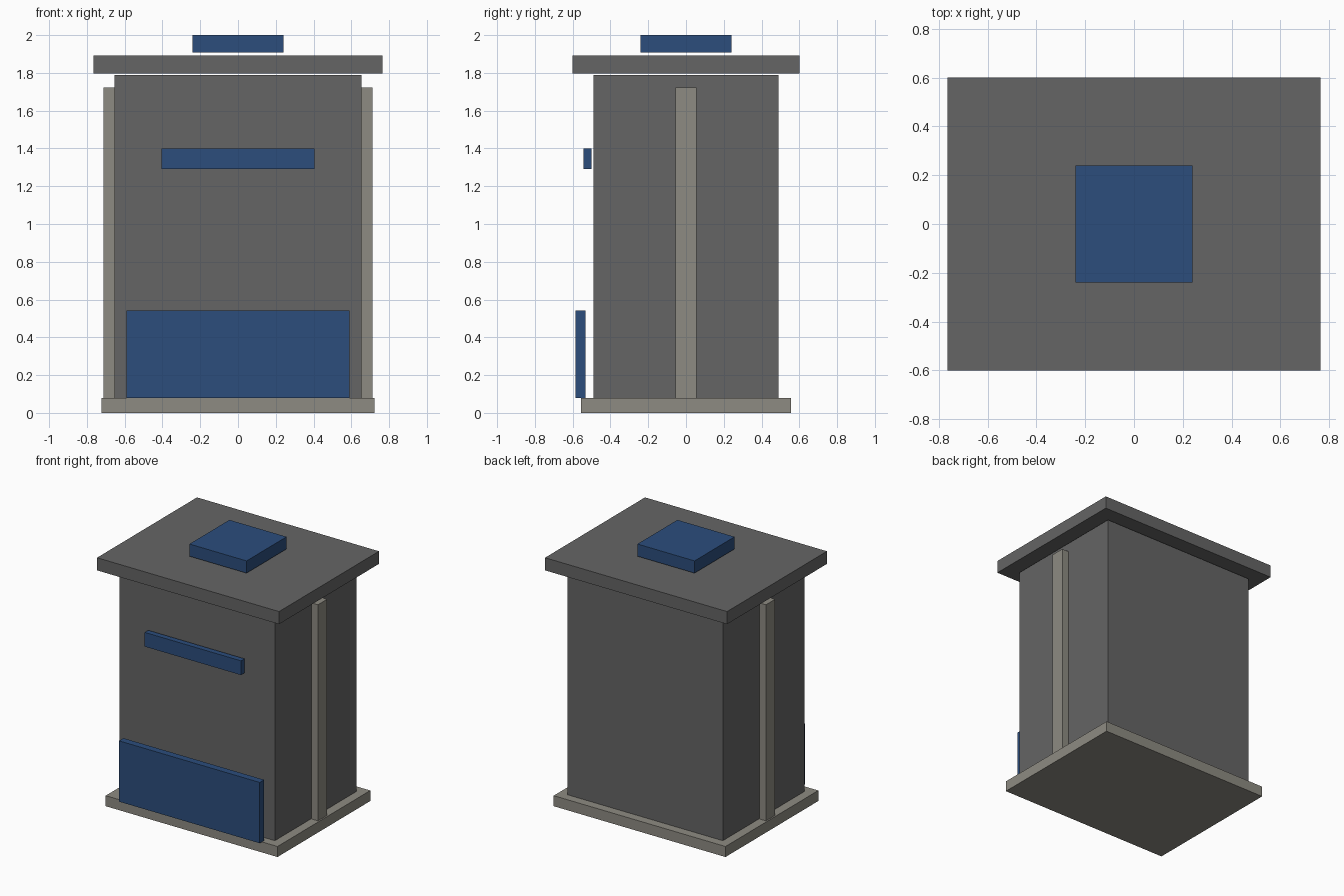
import bpy

# Remove the default object
cube = bpy.data.objects.get("Cube")
if cube:
    bpy.data.objects.remove(cube, do_unlink=True)


def material(name, rgb):
    mat = bpy.data.materials.new(name)
    mat.use_nodes = True
    color = (*rgb, 1)
    mat.diffuse_color = color
    mat.node_tree.nodes["Principled BSDF"].inputs["Base Color"].default_value = color
    return mat


def box(name, mat, x, y, z):
    """Box spanning the (low, high) range on each axis."""
    spans = (x, y, z)
    bpy.ops.mesh.primitive_cube_add(size=1, location=[(a + b) / 2 for a, b in spans])
    obj = bpy.context.object
    obj.name = name
    obj.scale = [b - a for a, b in spans]
    bpy.ops.object.transform_apply(location=False, rotation=False, scale=True)
    obj.data.materials.append(mat)
    return obj


def both(half):
    return (-half, half)


grey = material("dark grey", (0.13, 0.13, 0.13))
blue = material("deep blue", (0.025, 0.075, 0.202))
taupe = material("warm grey", (0.27, 0.258, 0.223))

# Base, body and overhanging lid
box("base", taupe, both(0.722), both(0.557), (0, 0.08))
box("body", grey, both(0.653), both(0.49), (0.08, 1.79))
box("lid", grey, both(0.765), both(0.6), (1.797, 1.893))

# Raised block above the lid
box("top_block", blue, both(0.24), both(0.24), (1.907, 2.0))

# Front panel and bar
box("front_panel", blue, both(0.591), (-0.584, -0.531), (0.08, 0.542))
box("front_bar", blue, both(0.405), (-0.542, -0.5), (1.292, 1.4))

# Vertical strip on each side
for side, x in (("left", (0.655, 0.711)), ("right", (-0.711, -0.655))):
    box(side + "_strip", taupe, x, both(0.055), (0.08, 1.722))
